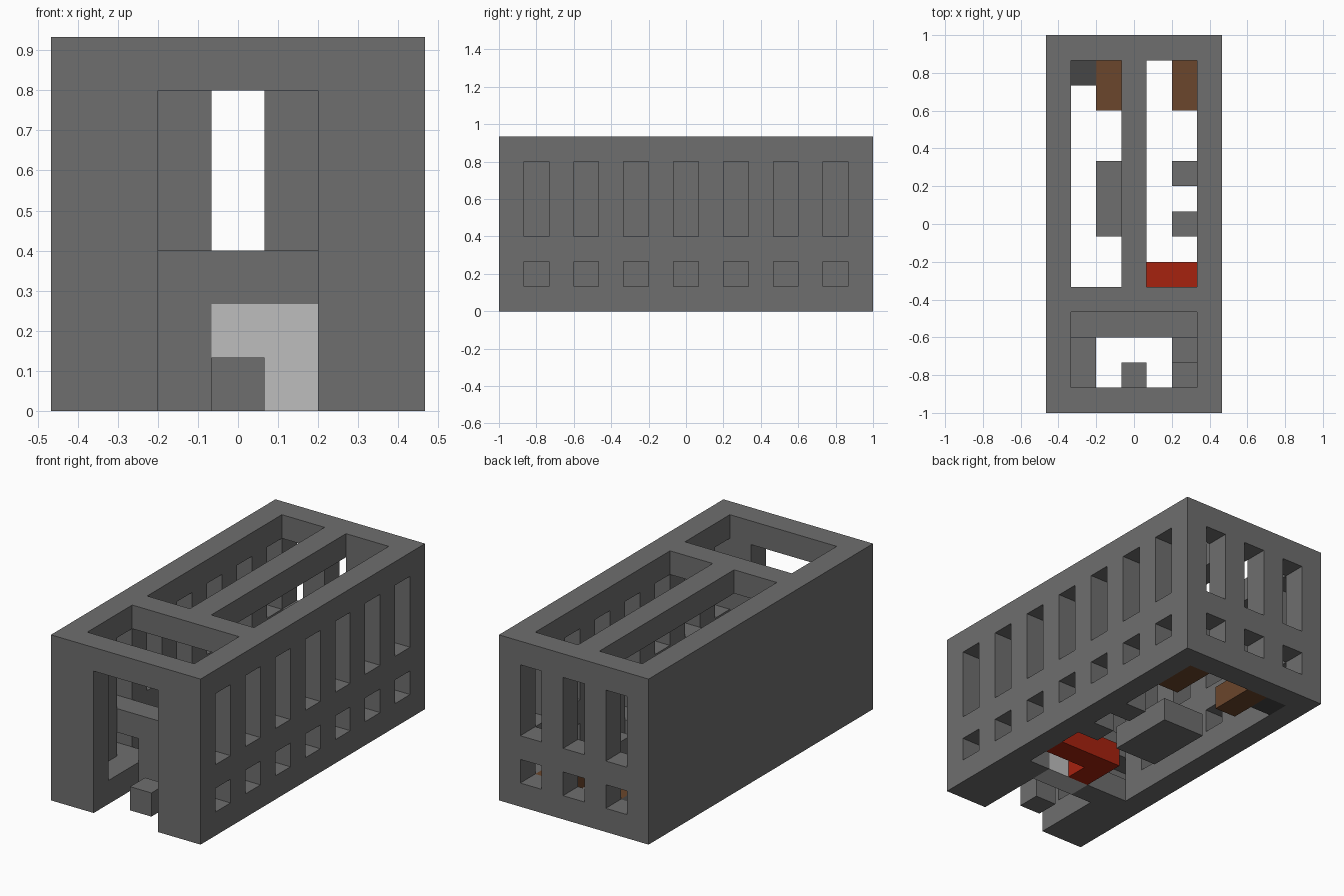
import bpy
import bmesh
from mathutils import Vector

old = bpy.data.objects.get("Cube")
if old:
    bpy.data.objects.remove(old, do_unlink=True)

# The building sits on a grid of cubic blocks
NX, NY, NZ = 7, 15, 7
UNIT = 2 / NY


def material(name, rgb):
    mat = bpy.data.materials.new(name)
    mat.use_nodes = True
    colour = (*rgb, 1)
    mat.diffuse_color = colour
    mat.node_tree.nodes["Principled BSDF"].inputs["Base Color"].default_value = colour
    mat.use_backface_culling = True
    return mat


stone = material("stone_grey", (0.156, 0.156, 0.156))
pale = material("pale_grey", (0.515, 0.515, 0.515))
dark = material("dark_grey", (0.061, 0.061, 0.061))
red = material("red", (0.381, 0.016, 0.0045))
brown = material("brown", (0.147, 0.061, 0.025))


def place(p):
    return Vector((p[0] - NX / 2, p[1] - NY / 2, p[2])) * UNIT


def block(x, y, z):
    """Cells of a box; each argument is a (start, stop) range."""
    return {(i, j, k) for i in range(*x) for j in range(*y) for k in range(*z)}


def build(name, cells, mat, plain_left=False):
    """Skin a set of cells with their outer faces only."""
    bm = bmesh.new()
    for cell in cells:
        for axis in range(3):
            for side in (0, 1):
                near = list(cell)
                near[axis] += 2 * side - 1
                if tuple(near) in cells:
                    continue
                if plain_left and axis == 0 and side == 0 and cell[0] == 0:
                    continue
                u, v = (axis + 1) % 3, (axis + 2) % 3
                ring = []
                for du, dv in ((0, 0), (1, 0), (1, 1), (0, 1)):
                    p = list(cell)
                    p[axis] += side
                    p[u] += du
                    p[v] += dv
                    ring.append(bm.verts.new(place(p)))
                bm.faces.new(ring if side else ring[::-1])
    if plain_left:
        # One unbroken outer sheet on this side, facing outwards
        corners = ((0, 0), (0, NZ), (NY, NZ), (NY, 0))
        bm.faces.new([bm.verts.new(place((0, y, z))) for y, z in corners])
    bmesh.ops.remove_doubles(bm, verts=bm.verts, dist=UNIT / 100)
    mesh = bpy.data.meshes.new(name)
    bm.to_mesh(mesh)
    bm.free()
    mesh.materials.append(mat)
    obj = bpy.data.objects.new(name, mesh)
    bpy.context.collection.objects.link(obj)
    return obj


# Outer walls and roof frame with a centre beam and a cross beam
shell = block((0, NX), (0, NY), (0, NZ)) - block((1, 6), (1, 14), (0, 6))
shell -= block((1, 6), (1, 4), (6, 7))
for x in ((1, 3), (4, 6)):
    shell -= block(x, (5, 14), (6, 7))

# Doorway, then low and tall windows along the sides and the back
shell -= block((2, 5), (0, 1), (0, 6))
for z in ((1, 2), (3, 6)):
    for j in range(1, NY, 2):
        for i in (0, 6):
            shell -= block((i, i + 1), (j, j + 1), z)
    for i in range(1, NX, 2):
        shell -= block((i, i + 1), (14, 15), z)
build("walls_and_roof", shell, stone, plain_left=True)

# Low partition behind the entrance, with side benches and a pale panel
panel = block((3, 5), (3, 4), (0, 2))
partition = block((1, 6), (3, 4), (0, 3)) - panel - block((1, 2), (3, 4), (1, 2))
partition |= block((1, 2), (1, 3), (0, 1))
partition |= block((5, 6), (1, 2), (0, 1)) | block((5, 6), (2, 3), (0, 2))
build("partition_and_benches", partition, stone)
build("pale_panel", panel, pale)
build("entrance_block", block((3, 4), (1, 2), (0, 1)), stone)

# Furniture in the main room
build("red_seat", block((3, 6), (5, 6), (0, 1)) | block((3, 4), (4, 5), (0, 1)), red)
build("table", block((2, 4), (7, 10), (0, 1)), stone)
for label, j in (("front", 7), ("back", 9)):
    build(label + "_stool", block((5, 6), (j, j + 1), (0, 1)), stone)
for label, i in (("right", 2), ("left", 5)):
    build(label + "_brown_bed", block((i, i + 1), (12, 14), (0, 1)), brown)
build("dark_chest", block((1, 2), (13, 14), (0, 1)), dark)
